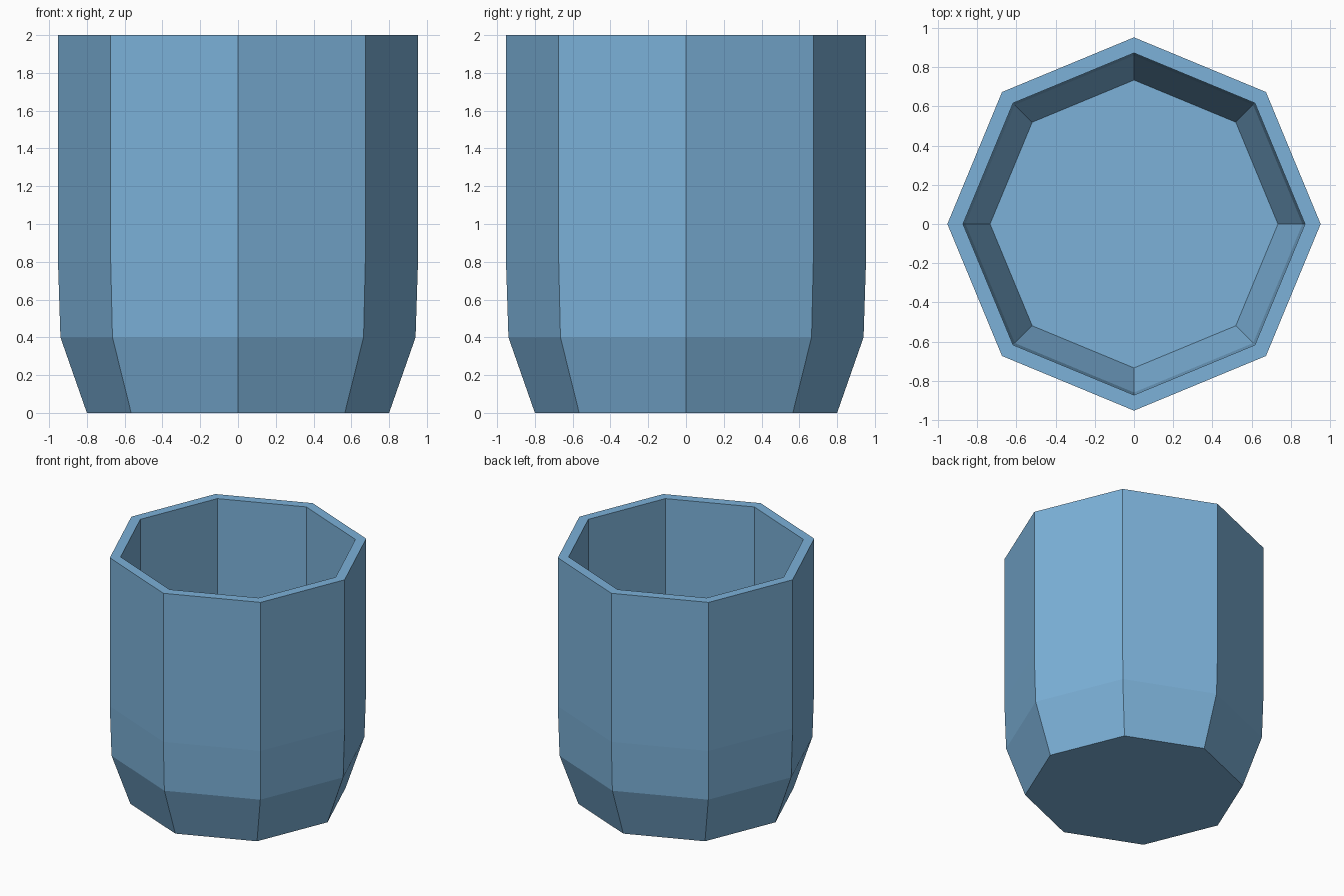
import bpy, bmesh, math

if "Cube" in bpy.data.objects:
    bpy.data.objects.remove(bpy.data.objects["Cube"])

SIDES = 8

# Flat blue material
blue = bpy.data.materials.new("soft_blue")
blue.diffuse_color = (0.20, 0.44, 0.69, 1.0)
blue.use_nodes = True
blue.node_tree.nodes["Principled BSDF"].inputs["Base Color"].default_value = blue.diffuse_color

# Radius and height of each ring: outside from the base up, then inside down to the floor
PROFILE = [(0.80, 0.0), (0.94, 0.40), (0.953, 0.80), (0.953, 2.0),
           (0.873, 2.0), (0.873, 0.80), (0.86, 0.42), (0.735, 0.07)]

bm = bmesh.new()
rings = []
for r, z in PROFILE:
    angles = [2 * math.pi * i / SIDES for i in range(SIDES)]
    rings.append([bm.verts.new((r * math.cos(a), r * math.sin(a), z)) for a in angles])

# Walls and rim
for low, high in zip(rings, rings[1:]):
    for i in range(SIDES):
        j = (i + 1) % SIDES
        bm.faces.new((low[i], low[j], high[j], high[i]))

# Underside and inner floor
bm.faces.new(rings[0][::-1])
bm.faces.new(rings[-1])
bmesh.ops.recalc_face_normals(bm, faces=bm.faces)

mesh = bpy.data.meshes.new("cup")
bm.to_mesh(mesh)
bm.free()
mesh.materials.append(blue)
cup = bpy.data.objects.new("cup", mesh)
bpy.context.collection.objects.link(cup)
